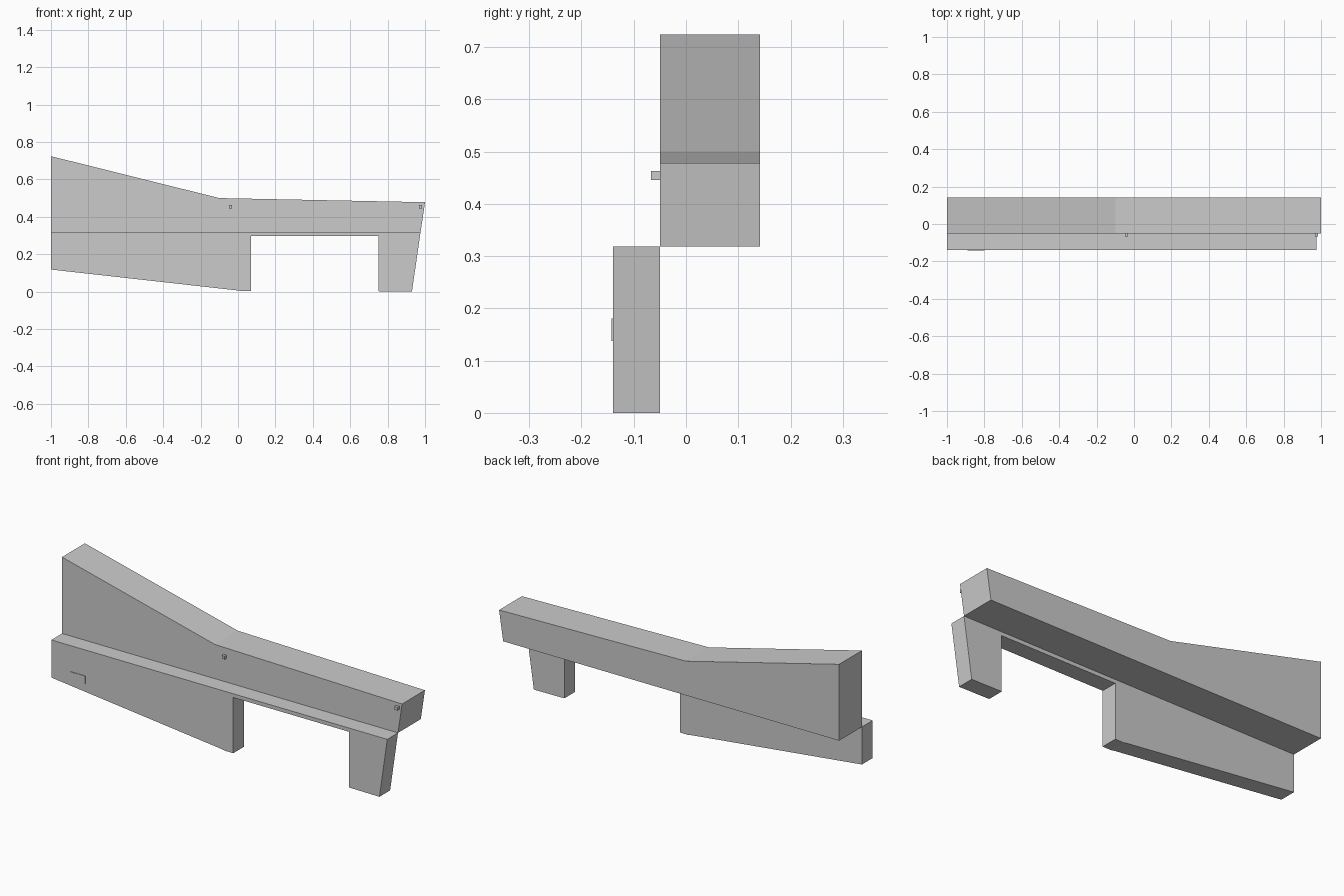
import bpy
import bmesh

cube = bpy.data.objects.get("Cube")
if cube:
    bpy.data.objects.remove(cube, do_unlink=True)

grey = bpy.data.materials.new("plain grey")
grey.use_nodes = True
colour = (0.6, 0.6, 0.6, 1)
grey.diffuse_color = colour
grey.node_tree.nodes["Principled BSDF"].inputs["Base Color"].default_value = colour


def extrude_profile(name, outline, front, back):
    """Extrude an x-z outline from y=front to y=back."""
    bm = bmesh.new()
    face = bm.faces.new([bm.verts.new((x, front, z)) for x, z in outline])
    moved = bmesh.ops.extrude_face_region(bm, geom=[face])["geom"]
    verts = [v for v in moved if isinstance(v, bmesh.types.BMVert)]
    bmesh.ops.translate(bm, verts=verts, vec=(0, back - front, 0))
    bmesh.ops.recalc_face_normals(bm, faces=bm.faces)
    mesh = bpy.data.meshes.new(name)
    bm.to_mesh(mesh)
    bm.free()
    mesh.materials.append(grey)
    obj = bpy.data.objects.new(name, mesh)
    bpy.context.collection.objects.link(obj)
    return obj


def plate(name, x, z, width, height, front, back):
    w, h = width / 2, height / 2
    outline = [(x - w, z - h), (x + w, z - h), (x + w, z + h), (x - w, z + h)]
    return extrude_profile(name, outline, front, back)


FRONT, STEP, BACK = -0.14, -0.05, 0.142
LEDGE = 0.318

# Set-back upper body with a sloping top
extrude_profile("upper_body", [
    (-1, LEDGE), (0.976, LEDGE), (1, 0.478), (-0.1, 0.5), (-1, 0.724)], STEP, BACK)

# Forward lower body with a notch and end leg
extrude_profile("lower_body", [
    (-1, 0.118), (0, 0.006), (0.02, 0.002), (0.07, 0.002), (0.07, 0.298),
    (0.75, 0.298), (0.75, 0.002), (0.93, 0), (0.976, LEDGE), (-1, LEDGE)], FRONT, STEP)

# Small pegs on the upper front face
for name, x in (("middle_peg", -0.04), ("end_peg", 0.976)):
    plate(name, x, 0.454, 0.017, 0.017, -0.067, STEP)

# Thin plate on the lower front face
plate("front_plate", -0.845, 0.159, 0.09, 0.043, -0.143, FRONT)
